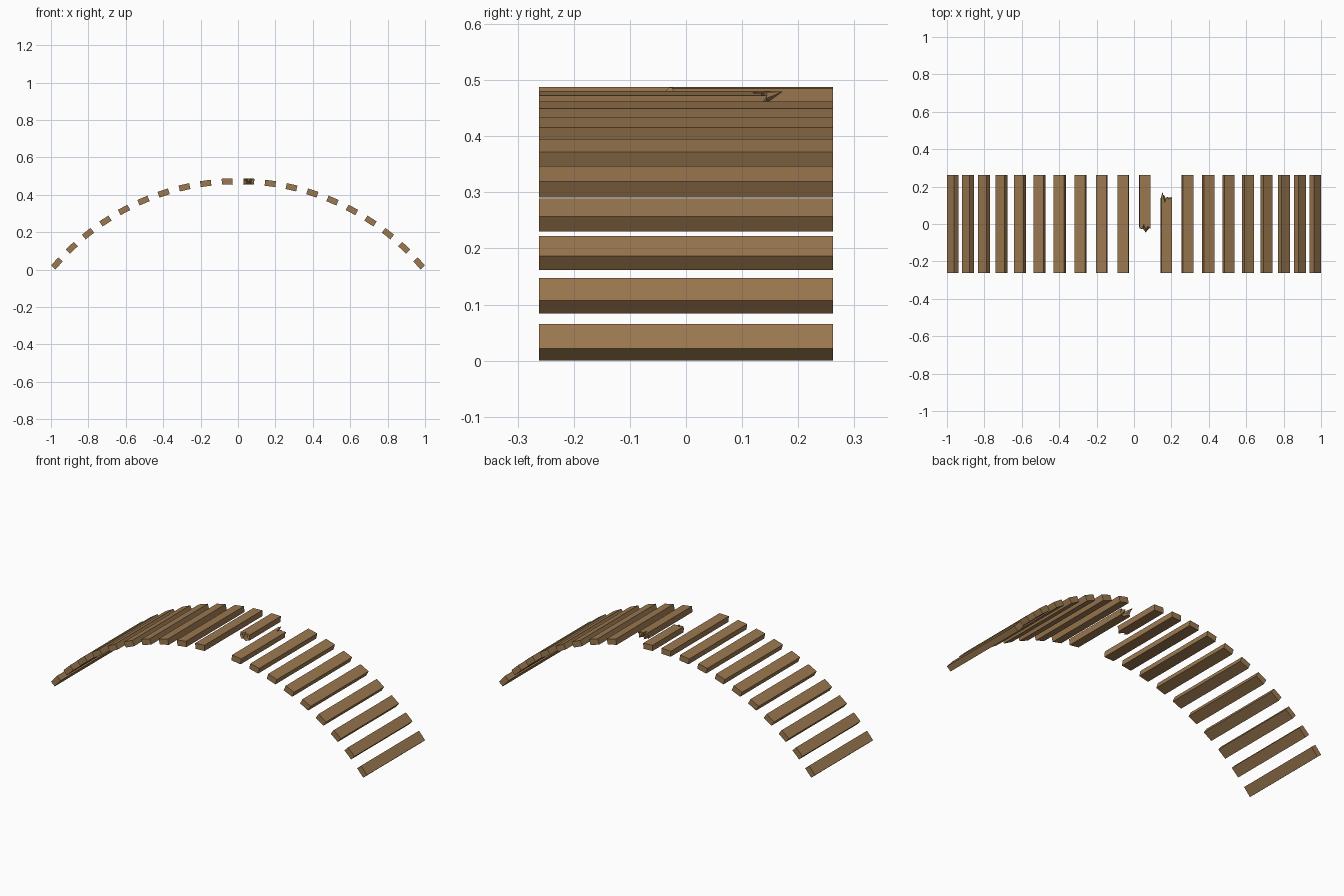
import bpy, bmesh, math
from mathutils import Matrix

if "Cube" in bpy.data.objects:
    bpy.data.objects.remove(bpy.data.objects["Cube"])

RADIUS, APEX = 1.287, 0.472      # arc through the plank centres
END = math.radians(48.8)
COUNT = 20
W, T, HALF = 0.058, 0.032, 0.262

wood = bpy.data.materials.new("brown wood")
wood.diffuse_color = (0.33, 0.19, 0.08, 1)
wood.use_nodes = True
wood.node_tree.nodes["Principled BSDF"].inputs["Base Color"].default_value = wood.diffuse_color


def place(i):
    """Position and tilt of plank i on the arc."""
    a = -END + 2 * END * i / (COUNT - 1)
    x = RADIUS * math.sin(a)
    z = APEX - RADIUS * (1 - math.cos(a))
    return Matrix.Translation((x, 0, z)) @ Matrix.Rotation(a, 4, 'Y')


def finish(bm, name, i):
    bmesh.ops.recalc_face_normals(bm, faces=bm.faces[:])
    me = bpy.data.meshes.new(name)
    bm.to_mesh(me)
    bm.free()
    me.materials.append(wood)
    ob = bpy.data.objects.new(name, me)
    ob.matrix_world = place(i)
    bpy.context.collection.objects.link(ob)


def whole_plank(i):
    bm = bmesh.new()
    bmesh.ops.create_cube(bm, size=1)
    bmesh.ops.scale(bm, vec=(W, 2 * HALF, T), verts=bm.verts)
    finish(bm, f"plank_{i + 1}", i)


def broken_plank(i, flat_y, xs, rows):
    """Plank with one sawn end at flat_y and a splintered end.
    rows: y of the break across the width, from top to bottom."""
    bm = bmesh.new()
    nx, nz = len(xs), len(rows)
    zs = [T / 2 - T * r / (nz - 1) for r in range(nz)]
    flat = [[bm.verts.new((x * W, flat_y, z)) for x in xs] for z in zs]
    jag = [[bm.verts.new((x * W, y, z)) for x, y in zip(xs, row)]
           for z, row in zip(zs, rows)]
    # splintered end
    for r in range(nz - 1):
        for c in range(nx - 1):
            q = (jag[r][c], jag[r][c + 1], jag[r + 1][c + 1], jag[r + 1][c])
            bm.faces.new((q[0], q[1], q[2]))
            bm.faces.new((q[0], q[2], q[3]))
    # sawn end, top, bottom and sides as single faces
    col = lambda g, c: [row[c] for row in g]
    bm.faces.new(flat[0] + col(flat, -1)[1:] + flat[-1][::-1][1:]
                 + col(flat, 0)[::-1][1:-1])
    for r in (0, -1):
        bm.faces.new(flat[r] + jag[r][::-1])
    for c in (0, -1):
        bm.faces.new(col(flat, c) + col(jag, c)[::-1])
    finish(bm, f"broken_plank_{i + 1}", i)


# whole planks along the arch
for i in range(COUNT):
    if i not in (10, 11):
        whole_plank(i)

# two snapped planks just right of the crown
broken_plank(10, HALF, [-0.5, -0.25, -0.1, 0.08, 0.25, 0.5],
             [[-0.02, -0.025, -0.002, -0.03, -0.012, -0.025],
              [-0.022, -0.012, -0.03, -0.045, -0.02, -0.018],
              [-0.015, -0.028, -0.01, -0.02, -0.035, -0.02]])
broken_plank(11, -HALF, [-0.5, -0.38, -0.18, 0.0, 0.25, 0.5],
             [[0.15, 0.172, 0.115, 0.145, 0.132, 0.145],
              [0.135, 0.15, 0.13, 0.125, 0.142, 0.135],
              [0.14, 0.13, 0.155, 0.135, 0.125, 0.14]])
